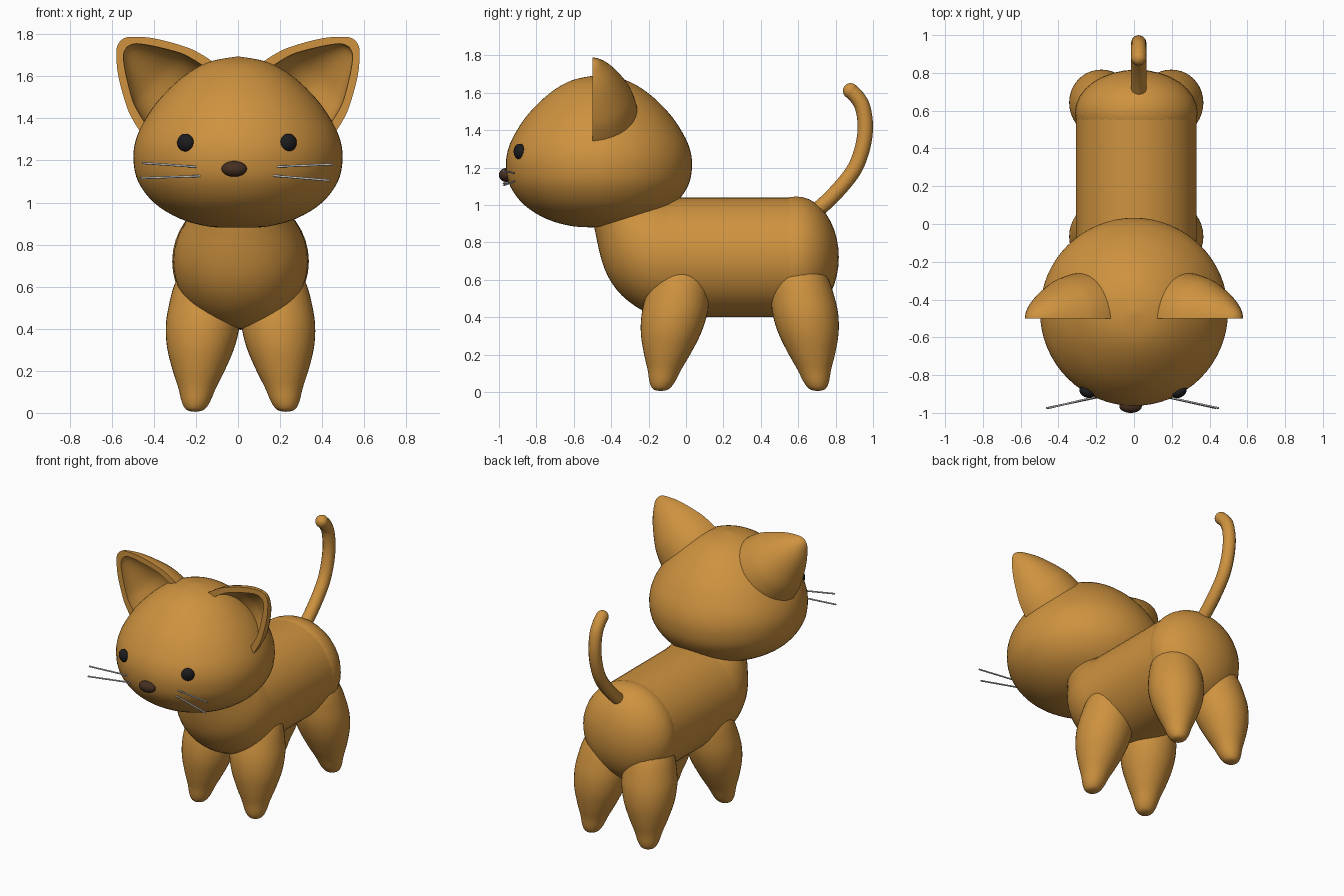
import bpy, bmesh
from math import sin, cos, pi, radians
from mathutils import Vector

if "Cube" in bpy.data.objects:
    bpy.data.objects.remove(bpy.data.objects["Cube"])


def material(name, rgb):
    m = bpy.data.materials.new(name)
    m.diffuse_color = (*rgb, 1)
    m.use_nodes = True
    m.node_tree.nodes["Principled BSDF"].inputs["Base Color"].default_value = m.diffuse_color
    return m


FUR = material("fur", (0.62, 0.29, 0.05))
BLACK = material("eye_black", (0.012, 0.012, 0.014))
BROWN = material("nose_brown", (0.06, 0.028, 0.016))


def finish(obj, name, mat=None, angle=40):
    obj.name = name
    if mat:
        obj.data.materials.append(mat)
    bpy.ops.object.select_all(action='DESELECT')
    obj.select_set(True)
    bpy.context.view_layer.objects.active = obj
    bpy.ops.object.shade_smooth_by_angle(angle=radians(angle))
    return obj


def spline(pts, steps=4):
    """Resample a profile with a Catmull-Rom curve."""
    p = [Vector(q) for q in pts]
    p = [p[0]] + p + [p[-1]]
    out = []
    for i in range(1, len(p) - 2):
        a, b, c, d = p[i - 1:i + 3]
        for k in range(steps):
            t = k / steps
            out.append(0.5 * (2 * b + (c - a) * t + (2 * a - 5 * b + 4 * c - d) * t * t
                              + (3 * b - a - 3 * c + d) * t ** 3))
    return out + [p[-1]]


def loft(name, rings, mat, caps=False):
    """Skin a list of closed rings."""
    bm = bmesh.new()
    vs = [[bm.verts.new(co) for co in r] for r in rings]
    n = len(vs[0])
    for a, b in zip(vs, vs[1:]):
        for i in range(n):
            j = (i + 1) % n
            bm.faces.new((a[i], a[j], b[j], b[i]))
    if caps:
        bm.faces.new(vs[0])
        bm.faces.new(vs[-1])
    bmesh.ops.remove_doubles(bm, verts=bm.verts, dist=1e-5)
    bmesh.ops.recalc_face_normals(bm, faces=bm.faces)
    me = bpy.data.meshes.new(name)
    bm.to_mesh(me)
    bm.free()
    obj = bpy.data.objects.new(name, me)
    bpy.context.collection.objects.link(obj)
    return finish(obj, name, mat)


def circle(n=48):
    return [(cos(2 * pi * i / n), sin(2 * pi * i / n)) for i in range(n)]


def ball(name, loc, scale, mat, rot=0):
    bpy.ops.mesh.primitive_uv_sphere_add(segments=32, ring_count=20, radius=1,
                                         location=loc, rotation=(0, 0, rot))
    obj = bpy.context.object
    obj.scale = scale
    return finish(obj, name, mat)


def tube(name, pts, radius, mat=None):
    cu = bpy.data.curves.new(name, 'CURVE')
    cu.dimensions = '3D'
    cu.bevel_depth = radius
    cu.bevel_resolution = 4
    cu.use_fill_caps = True
    sp = cu.splines.new('POLY')
    sp.points.add(len(pts) - 1)
    for q, co in zip(sp.points, pts):
        q.co = (*co, 1)
    obj = bpy.data.objects.new(name, cu)
    bpy.context.collection.objects.link(obj)
    if mat:
        cu.materials.append(mat)
    for s in cu.splines:
        s.use_smooth = True
    return obj


CX = 0.012  # the trunk sits slightly off the head's centre line

# Head: rounded egg turned about a vertical axis
head = spline([(0, .88), (.14, .886), (.28, .925), (.4, 1.0), (.475, 1.1), (.497, 1.2),
               (.488, 1.29), (.45, 1.38), (.375, 1.49), (.26, 1.6), (.14, 1.668), (0, 1.695)])
loft("head", [[(max(r, 0) * c, -.465 + max(r, 0) * s, z) for c, s in circle(64)]
              for r, z in head], FUR)

# Trunk and rump
loft("body", [[(CX + .32 * c, y, .72 + .32 * s) for c, s in circle()] for y in (-.1, .6)],
     FUR, True)
ball("rump", (CX, .59, .72), (.325, .227, .325), FUR)

# Chest: body section bent upward into the neck (angle, depth, half width)
chest = []
for t, d, w in spline([(0, .64, .32), (11, .622, .317), (25, .577, .303), (37, .528, .283),
                       (50, .47, .26), (63, .43, .24), (80, .41, .225), (95, .4, .21)], 3):
    dy, dz = -sin(radians(t)), -cos(radians(t))
    chest.append([(CX + w * c, -.1 + dy * d / 2 * (1 + s), 1.04 + dz * d / 2 * (1 + s))
                  for c, s in circle()])
loft("chest", chest, FUR, True)

# Legs: leaning tapered drops (radius, height)
leg = spline([(0, .005), (.04, .014), (.066, .05), (.09, .12), (.125, .205), (.16, .31),
              (.175, .41), (.171, .5), (.152, .61), (.11, .7), (.06, .755), (0, .775)])
for part, foot_y, lean in (("front_leg", -.137, .18), ("back_leg", .705, -.16)):
    for label, side in (("right", 1), ("left", -1)):
        rings = []
        for r, z in leg:
            r = max(r, 0)
            x, y = CX + side * (.217 - .09 * z), foot_y + lean * z
            rings.append([(x + r * c, y + r * s, z) for c, s in circle(40)])
        loft(f"{part}_{label}", rings, FUR)

# Ears: hollow half cones, open toward the front (radius, distance along axis)
outer = spline([(.24, -.06), (.24, 0), (.222, .08), (.2, .138), (.15, .23), (.103, .3),
                (.05, .357), (.025, .375), (0, .381)], 3)
inner = spline([(.2, -.06), (.197, 0), (.18, .08), (.16, .138), (.113, .22), (.07, .285),
                (.035, .325), (0, .338)], 3)
section = outer + inner[::-1]
for label, side in (("right", 1), ("left", -1)):
    rings = []
    for k in range(25):
        a = pi * k / 24
        ring = []
        for r, s in section:
            across = r * cos(a)
            ring.append((side * (.29 + (s - across) * .7071),
                         -.5 + r * sin(a), 1.5 + (s + across) * .7071))
        rings.append(ring)
    loft(f"ear_{label}", rings, FUR, True)

# Tail with rounded tip
tail = spline([(CX + .013, y, z) for y, z in
               [(.66, .94), (.75, 1.015), (.84, 1.11), (.905, 1.2), (.945, 1.31), (.959, 1.42),
                (.945, 1.52), (.915, 1.575), (.88, 1.61)]], 4)
tube("tail", tail, .041, FUR)
ball("tail_tip", tail[-1], (.041, .041, .041), FUR)

# Face
for label, x, rot in (("right", .24, .5), ("left", -.25, -.5)):
    ball(f"eye_{label}", (x, -.89, 1.285), (.042, .028, .042), BLACK, rot)
ball("nose", (-.018, -.964, 1.16), (.06, .036, .037), BROWN)

# Whiskers
for i, (x0, z0, x1, z1) in enumerate([(.17, 1.17, .45, 1.182), (.165, 1.128, .435, 1.105),
                                      (-.2, 1.17, -.455, 1.188), (-.18, 1.126, -.465, 1.116)]):
    tube(f"whisker_{i + 1}", [(x0, -.915, z0), (x1, -.975, z1)], .005)
